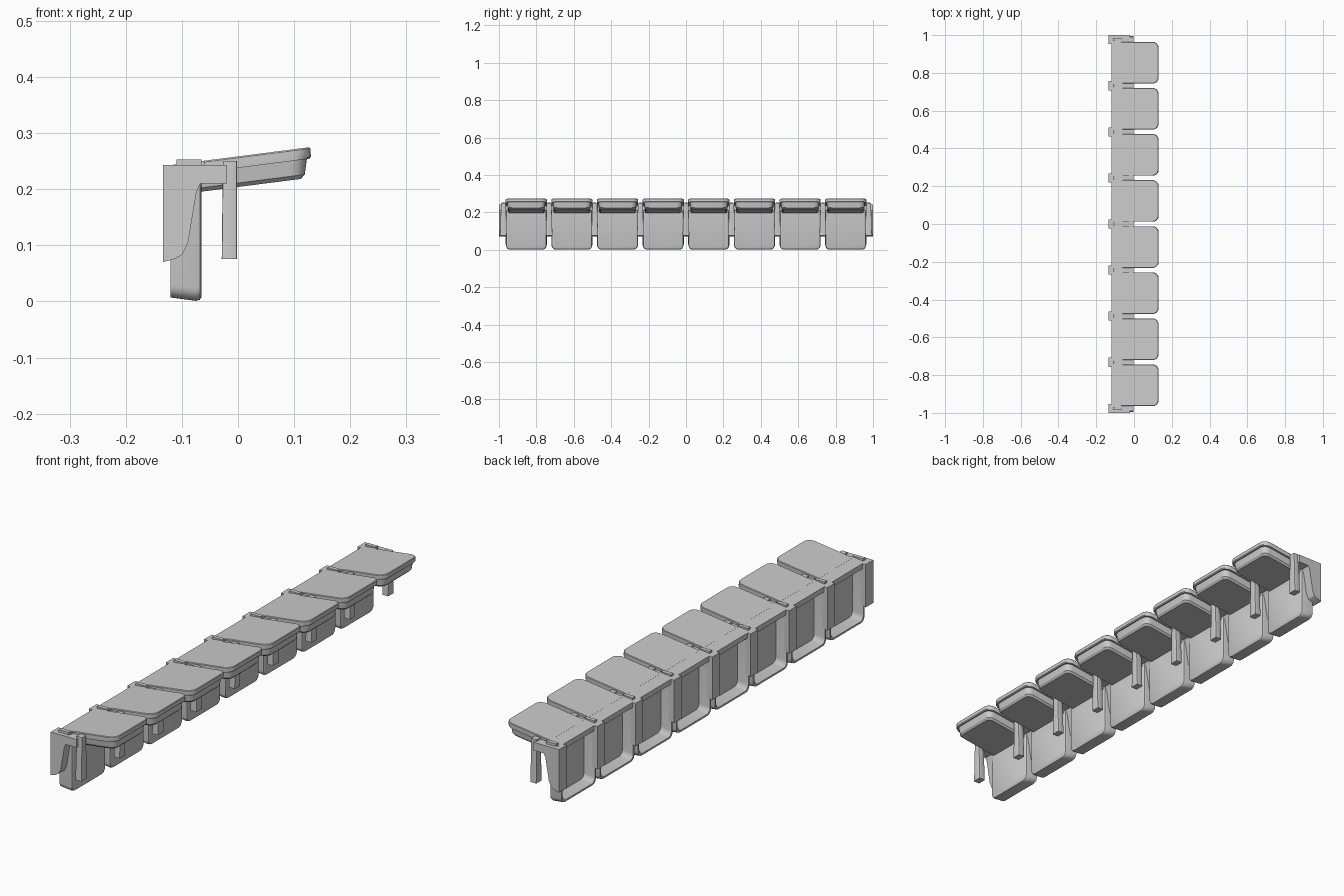
import bpy, bmesh, math
from mathutils import Vector

if "Cube" in bpy.data.objects:
    bpy.data.objects.remove(bpy.data.objects["Cube"], do_unlink=True)

PITCH, SLOPE = 0.244, 0.128

grey = bpy.data.materials.new("plain grey")
grey.use_nodes = True
grey.diffuse_color = (0.6, 0.6, 0.6, 1)
grey.node_tree.nodes["Principled BSDF"].inputs["Base Color"].default_value = (0.6, 0.6, 0.6, 1)


def rounded(a0, a1, b0, b1, radii, steps=5):
    """Rounded rectangle; radii run low-low, high-low, high-high, low-high."""
    corners = [(a0, b0, 1, 1), (a1, b0, -1, 1), (a1, b1, -1, -1), (a0, b1, 1, -1)]
    pts = []
    for i, (a, b, sa, sb) in enumerate(corners):
        r = radii[i]
        for k in range(steps + 1):
            t = math.pi * (1 + i / 2 + k / (2 * steps))
            pts.append((a + sa * r + r * math.cos(t), b + sb * r + r * math.sin(t)))
    return pts


def loft(name, rings, y=0):
    """Skin a list of equal rings and cap both ends."""
    bm = bmesh.new()
    loops = [[bm.verts.new(p) for p in ring] for ring in rings]
    n = len(loops[0])
    for lo, hi in zip(loops, loops[1:]):
        for i in range(n):
            j = (i + 1) % n
            bm.faces.new((lo[i], lo[j], hi[j], hi[i]))
    bm.faces.new(loops[0][::-1])
    bm.faces.new(loops[-1])
    bmesh.ops.remove_doubles(bm, verts=bm.verts, dist=0.0001)
    bmesh.ops.recalc_face_normals(bm, faces=bm.faces)
    mesh = bpy.data.meshes.new(name)
    bm.to_mesh(mesh)
    bm.free()
    mesh.materials.append(grey)
    ob = bpy.data.objects.new(name, mesh)
    ob.location.y = y
    bpy.context.collection.objects.link(ob)
    bpy.ops.object.select_all(action="DESELECT")
    ob.select_set(True)
    bpy.context.view_layer.objects.active = ob
    bpy.ops.object.shade_smooth_by_angle(angle=math.radians(30))
    return ob


def side_prism(name, profile, half, y=0):
    return loft(name, [[(x, s * half, z) for x, z in profile] for s in (-1, 1)], y)


def flap_ring(x1, half, z, r):
    """Outline of the sloped flap; z is its height at x = 0."""
    outline = rounded(-0.07, x1, -half, half, (0, r, r, 0))
    return [(x, y, z + SLOPE * x) for x, y in outline]


def shell_ring(x, half, z0, z1, r):
    """Upright outline with rounded bottom corners."""
    return [(x, y, z) for y, z in rounded(-half, half, z0, z1, (r, r, 0, 0))]


for k in range(8):
    y = PITCH * (3.5 - k)
    # Sloped lid with a narrower tapering body below it
    loft("flap_lid", [flap_ring(0.127, 0.11, 0.238, 0.03), flap_ring(0.13, 0.11, 0.241, 0.03),
                      flap_ring(0.129, 0.11, 0.256, 0.03), flap_ring(0.127, 0.108, 0.2585, 0.03)], y)
    loft("flap_body", [flap_ring(0.112, 0.091, 0.204, 0.02), flap_ring(0.119, 0.098, 0.211, 0.025),
                       flap_ring(0.123, 0.102, 0.24, 0.028)], y)
    # Upright shell, hollow towards the rear
    loft("upright_shell", [shell_ring(-0.085, 0.084, 0.03, 0.215, 0.02),
                           shell_ring(-0.12, 0.103, 0.014, 0.225, 0.02),
                           shell_ring(-0.12, 0.11, 0.007, 0.235, 0.022),
                           shell_ring(-0.075, 0.108, 0.001, 0.235, 0.022),
                           shell_ring(-0.068, 0.106, 0.003, 0.235, 0.022),
                           shell_ring(-0.065, 0.101, 0.008, 0.235, 0.02)], y)

# Continuous strip joining all units along the top
side_prism("top_strip", [(-0.12, 0.222), (-0.06, 0.222), (-0.06, 0.2505), (-0.12, 0.243)], 0.976)

plate = [(-0.134, 0.07), (-0.112, 0.076), (-0.099, 0.084), (-0.089, 0.105), (-0.074, 0.195),
         (-0.067, 0.21), (-0.02, 0.21), (-0.02, 0.243), (-0.134, 0.243)]
for k in range(9):
    y = PITCH * (4 - k)
    # Bracket plate, hanging leg and small hinge cap
    side_prism("bracket_plate", plate, 0.024, y)
    loft("hanging_leg", [[(x, s, z) for x, s in rounded(x0, -0.002, -h, h, (0.002,) * 4, 2)]
                         for x0, h, z in ((-0.029, 0.018, 0.076), (-0.027, 0.013, 0.25))], y)
    side_prism("hinge_cap", [(-0.11, 0.235), (-0.065, 0.235), (-0.065, 0.253), (-0.11, 0.253)], 0.008, y)
